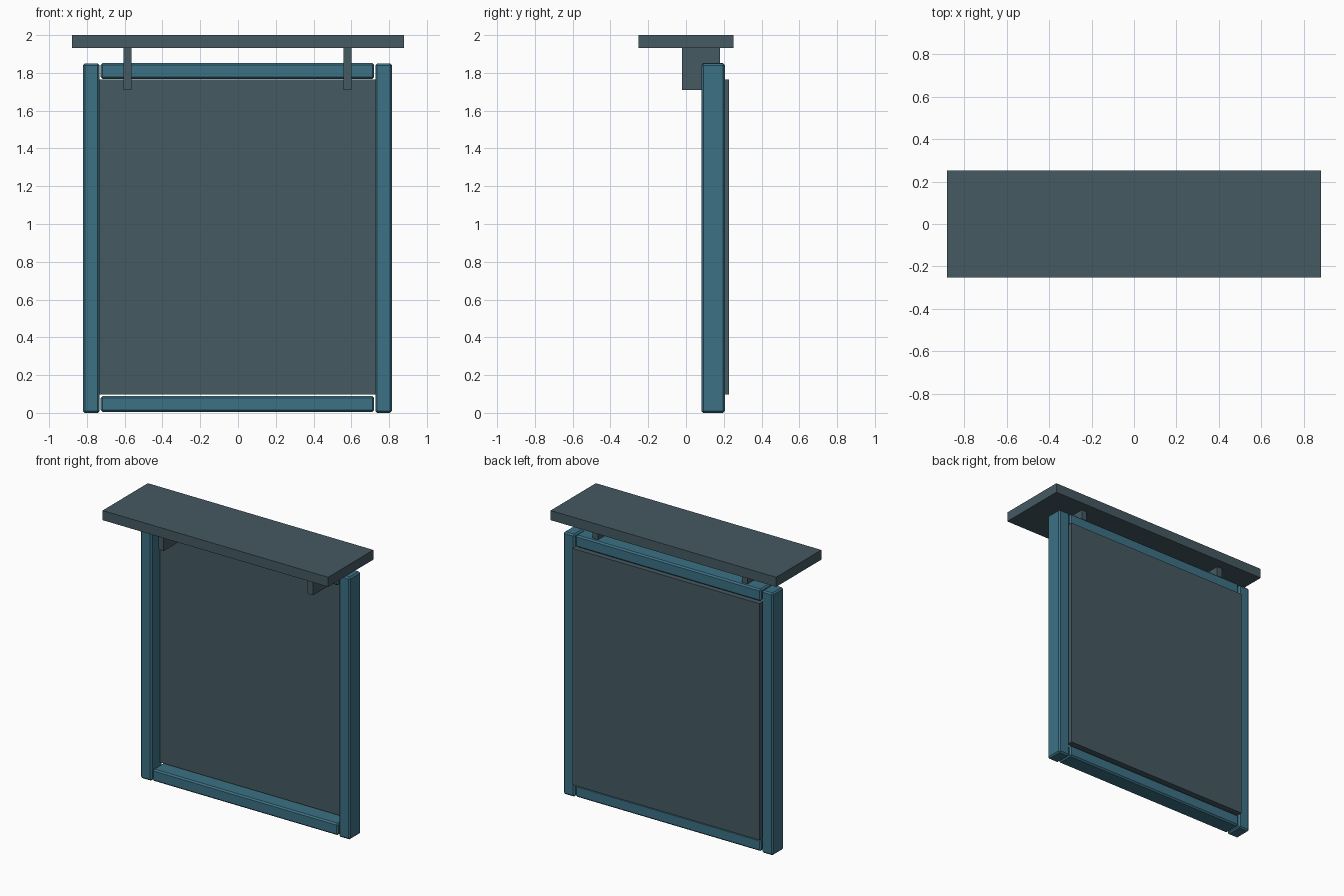
import bpy
from mathutils import Vector

cube = bpy.data.objects.get("Cube")
if cube:
    bpy.data.objects.remove(cube, do_unlink=True)


def material(name, rgb):
    mat = bpy.data.materials.new(name)
    mat.use_nodes = True
    colour = (*rgb, 1)
    mat.diffuse_color = colour
    mat.node_tree.nodes["Principled BSDF"].inputs["Base Color"].default_value = colour
    return mat


def box(name, low, high, mat, bevel=0):
    """Box between two corners, optionally with chamfered edges."""
    low, high = Vector(low), Vector(high)
    bpy.ops.mesh.primitive_cube_add(size=1, location=(low + high) / 2)
    obj = bpy.context.object
    obj.name = name
    obj.scale = high - low
    bpy.ops.object.transform_apply(location=False, rotation=False, scale=True)
    obj.data.materials.append(mat)
    if bevel:
        mod = obj.modifiers.new("chamfer", "BEVEL")
        mod.width = bevel
        mod.segments = 1
    return obj


slate = material("dark slate", (0.060, 0.100, 0.122))
teal = material("teal blue", (0.045, 0.165, 0.235))

FRONT, BACK = 0.082, 0.206   # frame depth
TOP = 1.85                   # frame height
MID = -0.003                 # frame centre in x
CHAMFER = 0.01

# Overhanging top shelf
box("top_shelf", (-0.88, -0.252, 1.932), (0.88, 0.252, 2.0), slate)

# Upright stiles and shelf brackets, one on each side
for side, s in (("left", 1), ("right", -1)):
    inner, outer = sorted((MID + s * 0.73, MID + s * 0.818))
    box(side + "_stile", (inner, FRONT, 0), (outer, BACK, TOP), teal, CHAMFER)
    x = MID + s * 0.583
    box(side + "_bracket", (x - 0.021, -0.021, 1.71), (x + 0.021, 0.181, 1.935), slate)

# Horizontal rails
for name, z in (("bottom_rail", 0.005), ("top_rail", 1.768)):
    box(name, (MID - 0.724, FRONT, z), (MID + 0.724, BACK, z + 0.084), teal, CHAMFER)

# Backing panel, standing slightly proud of the frame at the back
box("back_panel", (MID - 0.731, 0.18, 0.097), (MID + 0.731, 0.228, 1.765), slate)
